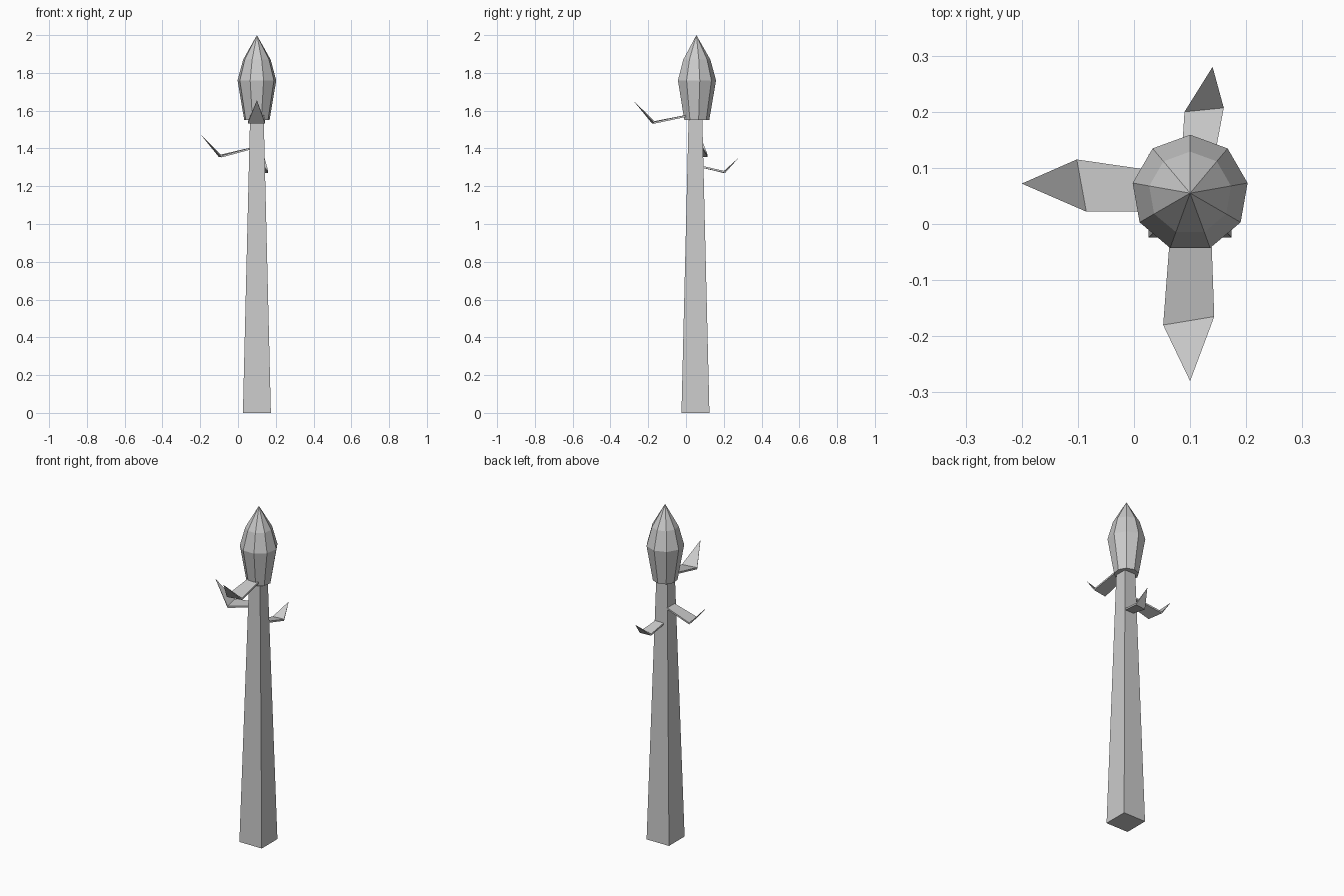
import bpy, bmesh, math
from mathutils import Vector

if "Cube" in bpy.data.objects:
    bpy.data.objects.remove(bpy.data.objects["Cube"])

CX, CY = 0.10, 0.05


def make_object(name, bm):
    bmesh.ops.recalc_face_normals(bm, faces=bm.faces)
    mesh = bpy.data.meshes.new(name)
    bm.to_mesh(mesh)
    bm.free()
    obj = bpy.data.objects.new(name, mesh)
    bpy.context.collection.objects.link(obj)
    return obj


def loft(name, rings, apex=None):
    """Join equal-sized rings of points, cap the start, end in a cap or a point."""
    bm = bmesh.new()
    loops = [[bm.verts.new(p) for p in ring] for ring in rings]
    n = len(loops[0])
    for a, b in zip(loops, loops[1:]):
        for i in range(n):
            j = (i + 1) % n
            bm.faces.new((a[i], a[j], b[j], b[i]))
    bm.faces.new(loops[0])
    if apex:
        tip = bm.verts.new(apex)
        for i in range(n):
            bm.faces.new((loops[-1][i], loops[-1][(i + 1) % n], tip))
    else:
        bm.faces.new(loops[-1])
    return make_object(name, bm)


def ring(cx, cy, z, radius, sides, start):
    return [(cx + radius * math.cos(start + math.tau * i / sides),
             cy + radius * math.sin(start + math.tau * i / sides), z)
            for i in range(sides)]


def leaf(name, base, knee, tip, thickness=0.010):
    """Thin bent blade: base edge, knee edge, pointed tip."""
    def section(edge):
        a, b = Vector(edge[0]), Vector(edge[1])
        down = Vector((0, 0, -thickness))
        return [a, b, b + down, a + down]
    return loft(name, [section(base), section(knee)], tip)


# Tapered square stem
r2 = math.sqrt(2)
loft("stem", [ring(CX, CY, 0.0, 0.074 * r2, 4, math.pi / 4),
              ring(CX, CY, 1.57, 0.036 * r2, 4, math.pi / 4)])

# Nine-sided bud
profile = [(1.55, 0.068), (1.76, 0.104), (1.87, 0.074)]
loft("bud", [ring(CX, 0.055, z, r, 9, math.pi / 2) for z, r in profile],
     (CX, 0.055, 2.0))

# Three bent leaves
leaf("front_leaf",
     [(0.068, 0.03, 1.583), (0.136, 0.03, 1.583)],
     [(0.052, -0.18, 1.542), (0.143, -0.165, 1.542)],
     (0.10, -0.28, 1.655))
leaf("left_leaf",
     [(0.07, 0.09, 1.405), (0.07, 0.022, 1.405)],
     [(-0.102, 0.115, 1.365), (-0.085, 0.022, 1.363)],
     (-0.20, 0.072, 1.477))
leaf("back_leaf",
     [(0.135, 0.075, 1.31), (0.082, 0.075, 1.31)],
     [(0.160, 0.207, 1.28), (0.090, 0.20, 1.28)],
     (0.14, 0.28, 1.352))
